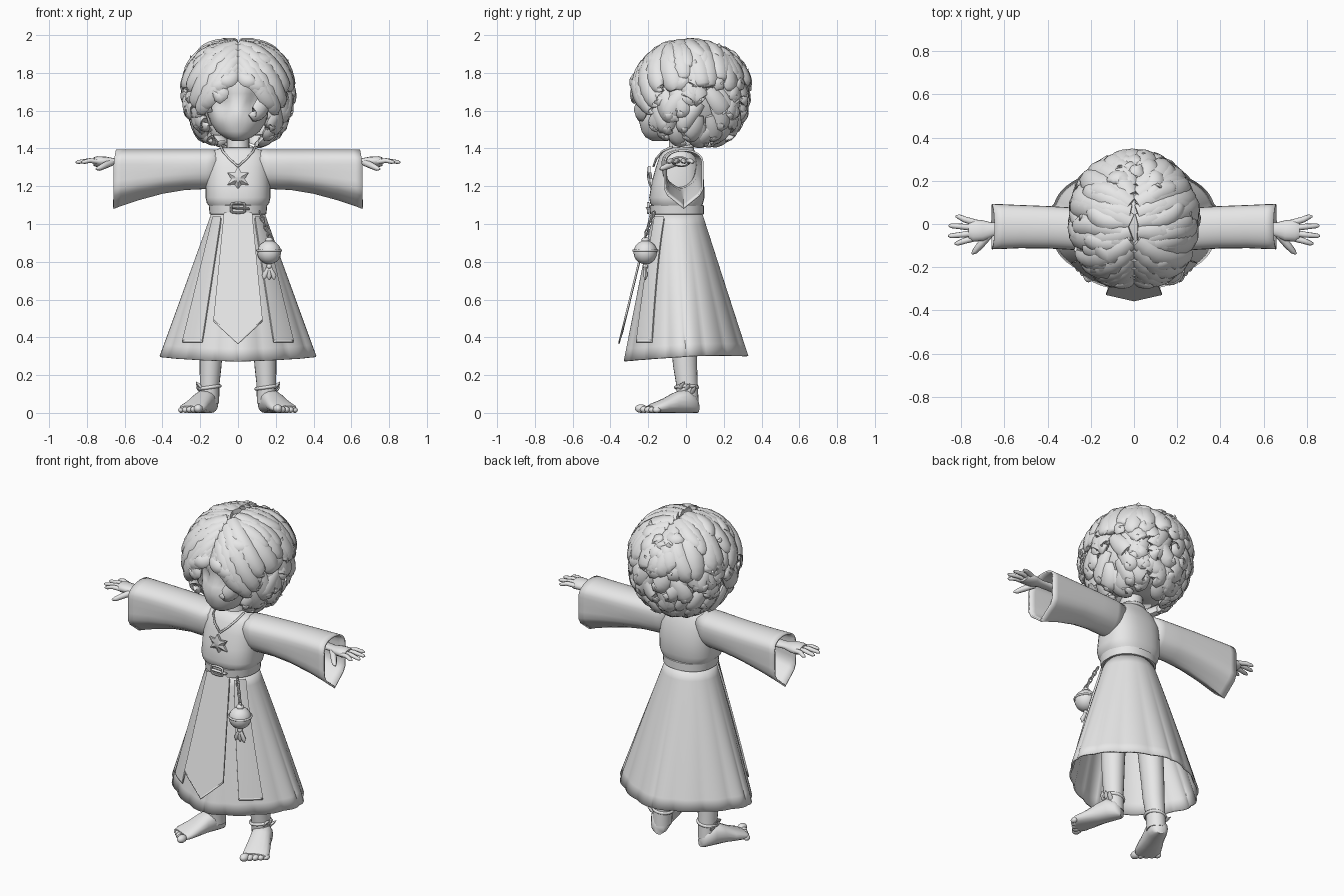
import bpy, bmesh, random
from math import sin, cos, pi, radians, sqrt
from mathutils import Vector as V, Matrix

random.seed(4)
if "Cube" in bpy.data.objects:
    bpy.data.objects.remove(bpy.data.objects["Cube"])
clay = bpy.data.materials.new("plain_grey")
clay.use_nodes = True
clay.diffuse_color = (0.8, 0.8, 0.8, 1)
clay.node_tree.nodes["Principled BSDF"].inputs["Base Color"].default_value = (0.8, 0.8, 0.8, 1)


def finish(name, bm, angle=45, solid=0, recalc=True):
    if recalc:
        bmesh.ops.recalc_face_normals(bm, faces=bm.faces[:])
    me = bpy.data.meshes.new(name)
    bm.to_mesh(me)
    bm.free()
    me.materials.append(clay)
    ob = bpy.data.objects.new(name, me)
    bpy.context.collection.objects.link(ob)
    for p in me.polygons:
        p.use_smooth = True
    me.set_sharp_from_angle(angle=radians(angle))
    if solid:
        m = ob.modifiers.new("thickness", "SOLIDIFY")
        m.thickness, m.offset = solid, -1
    return ob


def soft(q, p):
    return (1 if q > 0 else -1) * abs(q) ** p


def ring(c, u, v, n=20, p=1.0):
    angles = [2 * pi * i / n for i in range(n)]
    return [V(c) + V(u) * soft(cos(a), p) + V(v) * soft(sin(a), p) for a in angles]


def skin(bm, rings, caps=True):
    rows = [[bm.verts.new(p) for p in r] for r in rings]
    n = len(rows[0])
    for a, b in zip(rows, rows[1:]):
        for i in range(n):
            bm.faces.new((a[i], a[(i + 1) % n], b[(i + 1) % n], b[i]))
    if caps:
        bm.faces.new(rows[0])
        bm.faces.new(rows[-1])


def tube(bm, pts, widths, flat=1.0, n=8, out=None):
    pts, rings = [V(p) for p in pts], []
    for i, p in enumerate(pts):
        t = (pts[min(i + 1, len(pts) - 1)] - pts[max(i - 1, 0)]).normalized()
        side = t.cross(out(p) if out else V((0.01, 0.1, 1))).normalized()
        rings.append(ring(p, side * widths[i], side.cross(t) * widths[i] * flat, n))
    skin(bm, rings)


def stack(name, rows, p=1.0, n=24):
    """Upright body from rows of height, half width, front y, back y."""
    bm = bmesh.new()
    skin(bm, [ring((0, (f + b) / 2, z), (w, 0, 0), (0, (b - f) / 2, 0), n, p) for z, w, f, b in rows])
    return finish(name, bm)


def ball(bm, c, size):
    bmesh.ops.create_uvsphere(bm, u_segments=16, v_segments=10, radius=1,
                              matrix=Matrix.Translation(c) @ Matrix.Diagonal((*size, 1)))


def loop(bm, c, u, v, r, n=24, p=1.0):
    """Closed band around an ellipse."""
    axis = V(u).cross(V(v)).normalized()
    rows = [ring(q, (q - V(c)).normalized() * r, axis * r, 8) for q in ring(c, u, v, n, p)]
    skin(bm, rows + rows[:1], False)


# Head with soft chin and shallow eye hollows
head = stack("head", [(1.44, .03, -.18, -.1), (1.46, .075, -.215, 0), (1.49, .115, -.235, .06),
                      (1.53, .14, -.245, .12), (1.57, .155, -.25, .15), (1.61, .165, -.238, .18),
                      (1.65, .175, -.226, .2), (1.69, .18, -.226, .2), (1.75, .19, -.23, .2),
                      (1.83, .17, -.2, .18), (1.9, .1, -.11, .12)], n=48)
for v in head.data.vertices:
    if v.co.y < 0:
        v.co.y += .03 * max(0, 1 - ((abs(v.co.x) - .085) / .05) ** 2 - ((v.co.z - 1.64) / .06) ** 2)
        v.co.y -= .012 * max(0, 1 - (v.co.x / .025) ** 2 - ((v.co.z - 1.59) / .04) ** 2)
stack("neck", [(1.34, .075, -.11, .05), (1.4, .06, -.09, .04), (1.52, .06, -.09, .05)])


# Hair built over a rounded dome; aim gives a direction from turn (0 is front) and rise
def aim(turn, rise):
    a, e = radians(turn), radians(rise)
    return V((sin(a) * cos(e), -cos(a) * cos(e), sin(e)))


def dome(d, k=1.0):
    d = d.normalized()
    flat = max(sqrt(d.x ** 2 + d.y ** 2), .001)
    h = k * flat ** (0 if d.z > 0 else -.3)
    return V((.27 * h * d.x, .02 + .29 * h * d.y, 1.7 + .27 * k * d.z))


bm = bmesh.new()
skin(bm, [[dome(aim(a, e), .95) for a in range(0, 360, 9)] for e in range(85, -66, -10)])
gone = []
for f in bm.faces:
    c = f.calc_center_median()
    if abs(c.x) < .15 and c.y < -.03 and c.z < 1.78:
        gone.append(f)
bmesh.ops.delete(bm, geom=gone, context="FACES")
finish("scalp_hair", bm, solid=.01)


def lock(bm, d0, d1, w, lift=.1, hook=1.1, sway=0.0, root=.97):
    """Tapered strand lying on the dome from d0 to d1, tip lifted away."""
    pts, ws, across = [], [], d0.cross(d1).normalized()
    for i in range(11):
        t = i / 10
        d = d0.lerp(d1, sin(pi / 2 * t * hook)) + across * sway * sin(pi * 1.6 * t)
        pts.append(dome(d, root + .07 * sin(pi * t * .8) + lift * t ** 3))
        ws.append(max(.002, w * sin(pi * (.2 + .8 * t)) ** .8))
    tube(bm, pts, ws, .55, 8, lambda p: p - V((0, .02, 1.7)))


R = random.uniform
bm = bmesh.new()
for s in (-1, 1):
    # Strands falling sideways from the centre parting
    for layer, (count, w, low) in enumerate([(11, .062, 5), (8, .05, 22), (6, .045, 38)]):
        for i in range(count):
            u = i / (count - 1)
            part = radians(-38 + 88 * u)
            start = V((s * (.06 + .05 * layer), sin(part), cos(part)))
            lock(bm, start, aim(s * (48 + 130 * u + R(-6, 6)), low + R(-5, 8)), w,
                 R(.03, .1), 1.15, R(-.09, .09), .97 + .01 * layer)
# Loose upturned wisps
for turn, rise in [(150, 52), (200, 38), (165, 20), (95, 30), (-80, 35)]:
    lock(bm, aim(turn, rise + 25), aim(turn + R(-12, 12), rise), .035, .16, 1.3)
finish("crown_locks", bm, 60)

bm = bmesh.new()
rows = [(20, 42, 16), (4, 38, 17), (-12, 38, 17), (-28, 46, 16), (-43, 58, 13), (-55, 80, 9)]
for e, start, count in rows:
    for i in range(count):
        a = start + (360 - 2 * start) * i / (count - 1) + R(-3, 3)
        bend = R(8, 22) * random.choice((-1, 1))
        lock(bm, aim(a, e + 15), aim(a + bend, e - R(9, 16)), R(.044, .058), R(.04, .15), R(1.35, 1.55), R(-.05, .05))
finish("side_and_back_curls", bm, 60)

bm = bmesh.new()
for s in (-1, 1):
    for part, turn, rise, w in [(-68, 17, 10, .04), (-64, 27, 3, .042), (-58, 34, -6, .045), (-48, 39, -16, .05),
                                (-38, 45, -22, .05), (-28, 52, -14, .055), (-20, 58, 2, .055)]:
        start = V((s * .05, sin(radians(part)), cos(radians(part))))
        lock(bm, start, aim(s * turn, rise), w, .08, 1.12, s * -.05, 1)
finish("parted_fringe", bm, 60)

# Robe body, collar and belt
stack("robe_top", [(1.08, .14, -.17, .08), (1.11, .165, -.19, .09), (1.14, .172, -.195, .098),
                   (1.22, .17, -.182, .096), (1.3, .168, -.16, .085), (1.36, .16, -.14, .06),
                   (1.388, .135, -.12, .045), (1.405, .085, -.1, .04)], .8, 32)
bm = bmesh.new()
loop(bm, (0, -.035, 1.395), (.08, 0, 0), (0, .075, .02), .01)
finish("collar", bm)
stack("belt", [(1.05, .14, -.182, .088), (1.052, .15, -.19, .095), (1.098, .155, -.193, .095),
               (1.1, .145, -.185, .088)], .9, 32)
bm = bmesh.new()
loop(bm, (0, -.2, 1.085), (.036, 0, 0), (0, 0, .025), .007, 16, .4)
tube(bm, [(-.03, -.202, 1.085), (.06, -.198, 1.08)], [.012, .012], .5)
finish("belt_buckle", bm)


# Flared pleated skirt, narrowing toward front and back
def skirt_at(t):
    return .14 + .275 * t, .13 + .2 * t, -.045 + .045 * t, 1 + .28 * t


def skirt_y(x, z):
    rx, ry, cy, p = skirt_at((1.06 - z) / .76)
    return cy - ry * max(.02, 1 - (abs(x) / rx) ** (2 / p)) ** (p / 2)


bm, rows = bmesh.new(), []
for j in range(13):
    t = j / 12
    rx, ry, cy, p = skirt_at(t)
    row = []
    for i in range(144):
        a = 2 * pi * i / 144
        k = 1 + .014 * t * (abs(sin(8 * a)) * 2 - 1)
        hem = .288 + .014 * sin(a) + .012 * cos(a) ** 2
        row.append(V((rx * k * soft(cos(a), p), cy + ry * k * soft(sin(a), p), 1.06 + (hem - 1.06) * t)))
    rows.append(row)
skin(bm, rows, False)
finish("skirt", bm, 40, .01)


# Hanging cloth panels with a raised hem
def panel(name, top, bottom, z0, z1, depth):
    bm, nu, nv = bmesh.new(), 8, 12
    grid = []
    for j in range(nv + 1):
        v = j / nv
        for i in range(nu + 1):
            u = i / nu
            x = (top[0] + (top[1] - top[0]) * u) * (1 - v) + (bottom[0] + (bottom[1] - bottom[0]) * u) * v
            z = z0 + (z1(u) - z0) * v
            grid.append(bm.verts.new((x, depth(x, z), z)))
    for j in range(nv):
        for i in range(nu):
            k = j * (nu + 1) + i
            bm.faces.new((grid[k], grid[k + nu + 1], grid[k + nu + 2], grid[k + 1]))
    bmesh.ops.inset_region(bm, faces=bm.faces[:], thickness=.012, depth=-.005, use_boundary=True)
    finish(name, bm, 30, .012, False)


panel("front_panel", (-.075, .075), (-.13, .13), 1.06, lambda u: .375 + .24 * abs(u - .5),
      lambda x, z: -.19 - (1.06 - z) * .245)
for s, side in ((-1, "right"), (1, "left")):
    edges = lambda a, b: (a, b) if s > 0 else (-b, -a)
    panel(side + "_panel", edges(.09, .135), edges(.19, .295), 1.04, lambda u: .385,
          lambda x, z: skirt_y(x, z) - .018)

    # Wide sleeve, boxy at the cuff and pointed along its lower edge
    bm, rows = bmesh.new(), []
    for x, low, w, y in [(.1, 1.2, .09, -.035), (.17, 1.185, .1, -.03), (.28, 1.18, .098, -.022), (.4, 1.16, .098, -.015),
                         (.53, 1.125, .1, -.012), (.62, 1.095, .104, -.012), (.658, 1.08, .105, -.012)]:
        row, mid, q = [], 1.315, (x - .1) / .558
        for i in range(32):
            a = 2 * pi * i / 32
            c, h = cos(a), sin(a)
            if h >= 0:
                row.append(V((s * (x - .012 * h), y + w * c, mid + .08 * h ** .75)))
            else:
                boxy = min(1, (1 + h) / .36)
                row.append(V((s * x, y + w * soft(c, 0) * (abs(c) * (1 - q) + boxy * q), mid + (mid - low) * h)))
        rows.append(row)
    skin(bm, rows, False)
    finish(side + "_sleeve", bm, 50, .01)

    # Hand with spread fingers
    bm = bmesh.new()
    tube(bm, [(s * x, y, 1.33) for x, y in [(.42, -.015), (.6, -.02), (.655, -.025), (.7, -.03), (.745, -.03), (.765, -.03)]],
         [.04, .034, .032, .048, .052, .04], .55, 14)
    for y0, x1, y1 in [(.008, .825, .035), (-.018, .858, -.008), (-.042, .86, -.055), (-.066, .83, -.09)]:
        tube(bm, [(s * .74, y0, 1.33), (s * .785, (y0 + y1) / 2, 1.336), (s * (x1 - .012), y1, 1.328), (s * x1, y1, 1.326)],
             [.015, .014, .011, .004], .9)
    tube(bm, [(s * .67, -.05, 1.325), (s * .705, -.09, 1.31), (s * .735, -.125, 1.295), (s * .75, -.138, 1.29)],
         [.018, .018, .014, .005])
    finish(side + "_hand", bm, 60)

    # Leg and bare foot turned outward
    bm = bmesh.new()
    skin(bm, [ring((s * x, y, z), (w, 0, 0), (0, w * 1.1, 0)) for x, y, z, w in
              [(.13, -.02, .6, .07), (.142, -.01, .36, .062), (.145, -.005, .25, .058), (.15, .005, .15, .052), (.152, .01, .05, .052)]])
    d, across = V((s * .4, -.917, 0)), V((.917, s * .4, 0))
    heel = V((s * .145, .05, 0))
    skin(bm, [ring(heel + d * q + V((0, 0, h)), across * w, (0, 0, h), 16, .85) for q, w, h in
              [(-.012, .025, .03), (.01, .048, .048), (.06, .058, .064), (.12, .06, .054), (.18, .068, .038), (.24, .074, .026), (.265, .064, .019)]])
    for i, size in enumerate((.024, .019, .018, .017, .016)):
        toe = heel + d * (.29 - .01 * i) + across * s * (-.055 + .029 * i)
        ball(bm, (toe.x, toe.y, size * .95), (size, size * 1.35, size * .95))
    finish(side + "_leg_and_foot", bm, 60)

    # Anklet with small feather tufts
    bm = bmesh.new()
    loop(bm, (s * .15, .003, .135), (.055, 0, .008), (0, .058, 0), .009)
    for y, z in ((-.03, .15), (0, .14), (.03, .125)):
        tube(bm, [(s * .192, y, z - .02), (s * .208, y + .01, z), (s * .222, y + .02, z + .015)], [.012, .014, .002], .6)
    finish(side + "_anklet", bm)

# Necklace and six-pointed star
bm = bmesh.new()
for s in (-1, 1):
    tube(bm, [(s * .09, -.07, 1.41), (s * .08, -.125, 1.385), (s * .045, -.158, 1.345), (0, -.172, 1.305)], [.006] * 4)
finish("necklace_cord", bm)
bm = bmesh.new()
star = lambda r, y: [V((sin(pi * i / 6) * r * (.55 if i % 2 else 1), y - cos(pi * i / 6) * r * .15,
                        1.24 + cos(pi * i / 6) * r * (.55 if i % 2 else 1))) for i in range(12)]
skin(bm, [star(.066, -.178), star(.066, -.192), star(.02, -.204)])
finish("star_pendant", bm, 25)

# Hanging charm: chain, banded ball and tassel
bm = bmesh.new()
top, low = V((.12, -.175, 1.05)), V((.165, -.215, .935))
for i in range(6):
    loop(bm, top.lerp(low, i / 5), (.006, -.006, -.017), (.009, 0, .003) if i % 2 else (0, .009, -.003), .004, 10)
finish("charm_chain", bm)
bm = bmesh.new()
ball(bm, (.165, -.215, .85), (.063, .063, .063))
loop(bm, (.165, -.215, .86), (.063, 0, 0), (0, .063, 0), .006)
ball(bm, (.165, -.215, .915), (.022, .022, .015))
finish("charm_ball", bm)
bm = bmesh.new()
for dx in (-.025, 0, .025):
    tube(bm, [(.165, -.215, .795), (.165 + dx * .3, -.215, .76), (.165 + dx, -.215, .725), (.165 + dx * 1.1, -.215, .705)],
         [.008, .011, .014, .003], .8, 8, lambda p: V((0, 1, 0)))
ball(bm, (.165, -.215, .775), (.014, .014, .014))
finish("charm_tassel", bm)
